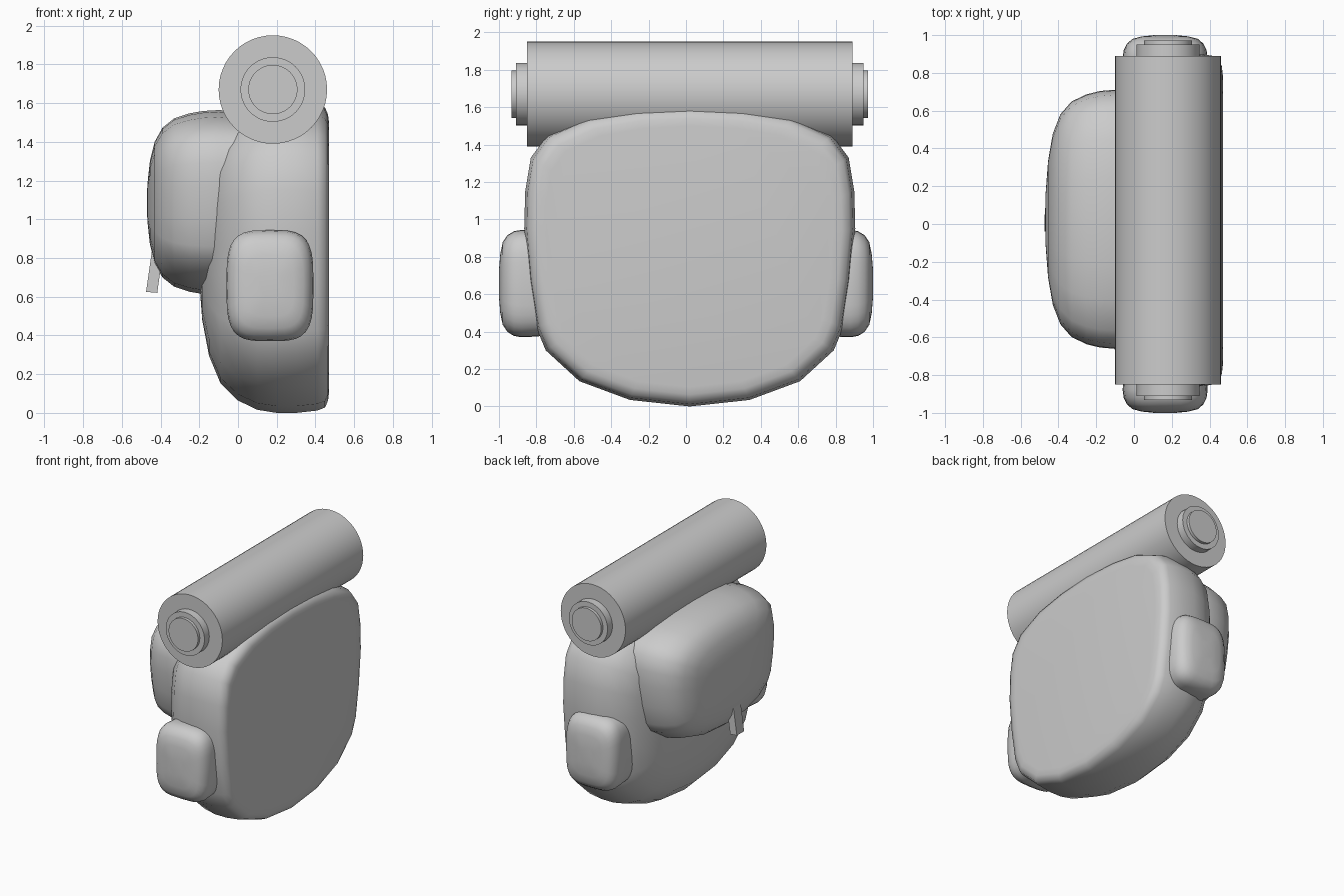
import bpy
import bmesh
from math import sin, cos, pi, radians, copysign

cube = bpy.data.objects.get("Cube")
if cube:
    bpy.data.objects.remove(cube, do_unlink=True)

GREY = (0.6, 0.6, 0.6, 1)
grey = bpy.data.materials.new("plain grey")
grey.use_nodes = True
grey.diffuse_color = GREY
grey.node_tree.nodes["Principled BSDF"].inputs["Base Color"].default_value = GREY


def finish(obj, angle):
    """Give an object the material and smooth its soft edges."""
    obj.data.materials.append(grey)
    bpy.ops.object.select_all(action="DESELECT")
    obj.select_set(True)
    bpy.context.view_layer.objects.active = obj
    bpy.ops.object.shade_smooth_by_angle(angle=radians(angle))


def loft(name, rings, angle=50):
    """Join rings of points into a closed skin."""
    bm = bmesh.new()
    loops = [[bm.verts.new(p) for p in ring] for ring in rings]
    n = len(loops[0])
    for a, b in zip(loops, loops[1:]):
        for i in range(n):
            j = (i + 1) % n
            bm.faces.new((a[i], a[j], b[j], b[i]))
    bm.faces.new(loops[0])
    bm.faces.new(loops[-1])
    bmesh.ops.recalc_face_normals(bm, faces=bm.faces)
    mesh = bpy.data.meshes.new(name)
    bm.to_mesh(mesh)
    bm.free()
    obj = bpy.data.objects.new(name, mesh)
    bpy.context.collection.objects.link(obj)
    finish(obj, angle)


# Half outline of the bag (sideways, up), mirrored into a full loop around its middle
half = [(0, 1.605), (.29, 1.59), (.55, 1.545), (.76, 1.45), (.85, 1.33), (.88, 1.15),
        (.885, .95), (.86, .67), (.82, .42), (.77, .3), (.59, .135), (.32, .035), (0, 0)]
half = [(y, z - 0.8) for y, z in half]
outline = half + [(-y, z) for y, z in half[-2:0:-1]]


def bag(name, levels, cy, cz, wide, tall):
    """Stack scaled copies of the outline along x."""
    loft(name, [[(x, cy + y * s * wide, cz + z * s * tall) for y, z in outline]
                for x, s in levels])


# Main bag with a flat back panel
bag("main_bag", [(.47, .87), (.465, .92), (.45, .965), (.41, .985), (.3, 1), (.2, 1),
                 (.1, .98), (0, .92), (-.09, .81), (-.15, .63), (-.185, .4), (-.2, .15)],
    .02, .8, 1, 1)

# Large pocket on the front of the bag
bag("front_pocket", [(.1, .97), (-.1, 1), (-.18, .99), (-.25, .965), (-.33, .91), (-.39, .81),
                     (-.43, .66), (-.455, .45), (-.468, .2), (-.47, .08)],
    .025, 1.085, .775, .595)


# Rounded pockets on both sides
def rounded(s):
    pts = []
    for i in range(32):
        t = 2 * pi * i / 32
        c, d = cos(t), sin(t)
        pts.append((.225 * s * copysign(abs(c) ** .55, c),
                    .287 * s * copysign(abs(d) ** .55, d)))
    return pts


for name, side in (("left_side_pocket", 1), ("right_side_pocket", -1)):
    levels = [(.7, .96), (.82, .99), (.88, 1), (.92, .975), (.955, .9),
              (.98, .77), (.993, .55), (1, .25)]
    loft(name, [[(.165 + x, side * y, .657 + z) for x, z in rounded(s)] for y, s in levels])

# Bedroll with stepped ends
for name, radius, length in (("bedroll", .28, 1.74), ("bedroll_inner_layer", .167, 1.86),
                             ("bedroll_core", .127, 1.905)):
    bpy.ops.mesh.primitive_cylinder_add(vertices=48, radius=radius, depth=length,
                                        location=(.18, .02, 1.67), rotation=(pi / 2, 0, 0))
    roll = bpy.context.object
    roll.name = name
    finish(roll, 30)

# Small pull tab below the front pocket
profile = [(-.475, .625), (-.417, .62), (-.385, .85), (-.44, .87)]
loft("pull_tab", [[(x, y, z) for x, z in profile] for y in (-.04, .05)], 20)
